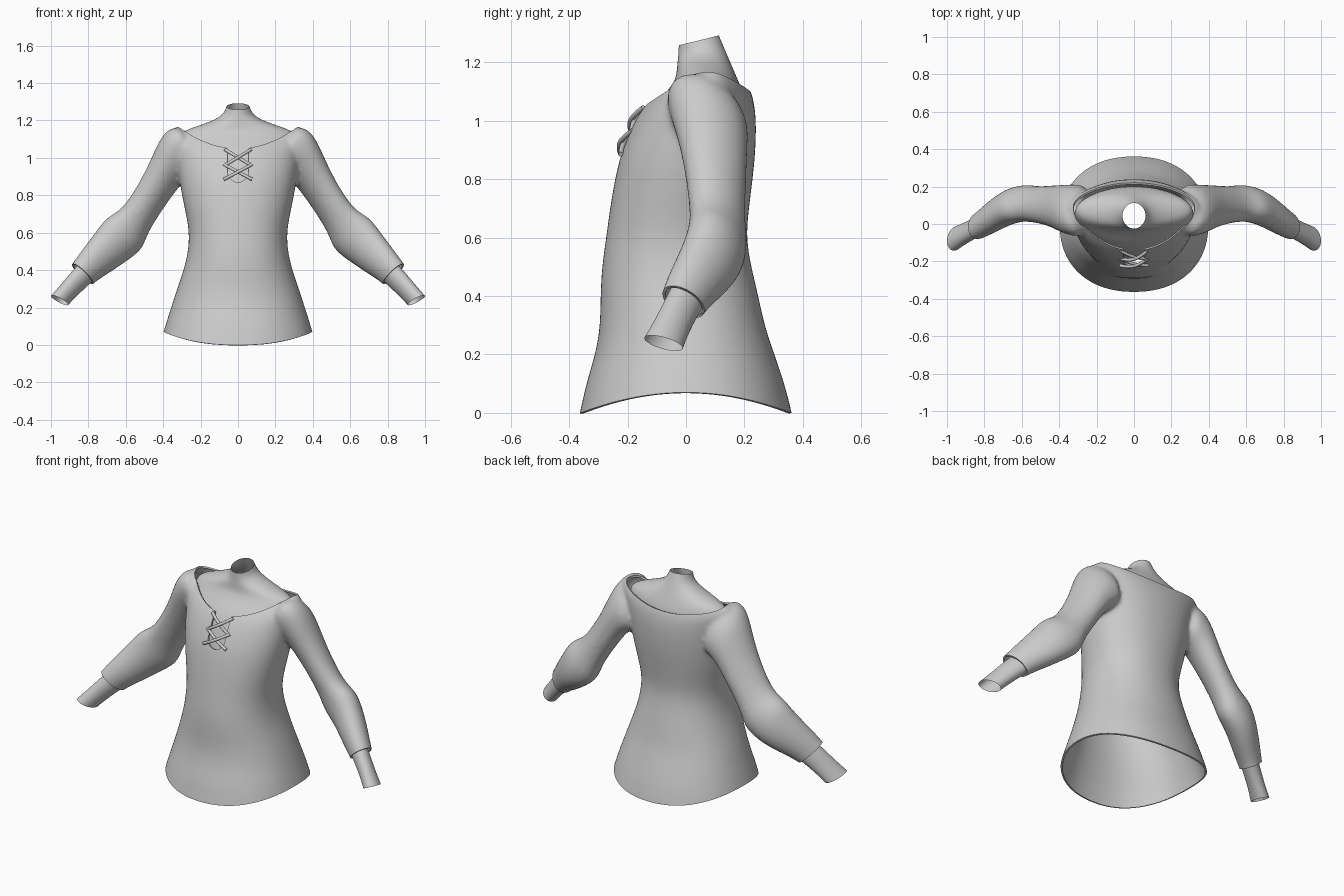
import bpy, bmesh, math
from mathutils import Vector

cube = bpy.data.objects.get("Cube")
if cube:
    bpy.data.objects.remove(cube)

grey = bpy.data.materials.new("plain grey")
grey.use_nodes = True
grey.diffuse_color = (0.6, 0.6, 0.6, 1)
grey.node_tree.nodes["Principled BSDF"].inputs["Base Color"].default_value = (0.6, 0.6, 0.6, 1)


def add_object(name, bm):
    mesh = bpy.data.meshes.new(name)
    bm.to_mesh(mesh)
    bm.free()
    mesh.materials.append(grey)
    obj = bpy.data.objects.new(name, mesh)
    bpy.context.collection.objects.link(obj)
    return obj


def activate(obj):
    bpy.ops.object.select_all(action='DESELECT')
    obj.select_set(True)
    bpy.context.view_layer.objects.active = obj


def apply_modifier(obj, kind, **settings):
    activate(obj)
    mod = obj.modifiers.new(kind.title(), kind)
    for key, value in settings.items():
        setattr(mod, key, value)
    bpy.ops.object.modifier_apply(modifier=mod.name)


def smooth(obj):
    activate(obj)
    bpy.ops.object.shade_smooth_by_angle(angle=math.radians(50))


def unit_ring(power, sides=28):
    # Superellipse outline
    for i in range(sides):
        a = 2 * math.pi * i / sides
        c, s = math.cos(a), math.sin(a)
        yield (math.copysign(abs(c) ** (2 / power), c),
               math.copysign(abs(s) ** (2 / power), s))


def loft(bm, rings, capped):
    loops = [[bm.verts.new(p) for p in ring] for ring in rings]
    for low, high in zip(loops, loops[1:]):
        for i in range(len(low)):
            j = (i + 1) % len(low)
            bm.faces.new((low[i], low[j], high[j], high[i]))
    if capped:
        bm.faces.new(loops[0][::-1])
        bm.faces.new(loops[-1])


def body_rings(profile, power):
    # Rows: height, half width, front y, back y, tilt
    for z, w, front, back, tilt in profile:
        mid, depth = (front + back) / 2, (back - front) / 2
        yield [(w * c, mid + depth * s, z + tilt * s) for c, s in unit_ring(power)]


def arm_rings(profile, side):
    # Rows: outer x, z, inner x, z, front y, back y
    for xo, zo, xi, zi, front, back in profile:
        mid = Vector(((xo + xi) / 2, (front + back) / 2, (zo + zi) / 2))
        across = Vector(((xo - xi) / 2, -0.1 * (back - front), (zo - zi) / 2))
        along = Vector((0, (back - front) / 2, -0.1 * (back - front)))
        ring = [mid + across * c + along * s for c, s in unit_ring(2)]
        yield [(side * p.x, p.y, p.z) for p in ring]


def trim(bm, field):
    # Cut the surface cleanly along field = 0 and drop the positive part
    value = {v: field(v.co) for v in bm.verts}
    border = set()
    for e in list(bm.edges):
        a, b = e.verts
        fa, fb = value[a], value[b]
        if (fa > 0) != (fb > 0):
            border.add(bmesh.utils.edge_split(e, a, fa / (fa - fb))[1])
    bmesh.ops.connect_verts(bm, verts=list(border))
    doomed = [v for v in bm.verts if v not in border and value[v] > 0]
    bmesh.ops.delete(bm, geom=doomed, context='VERTS')


# Blouse body and sleeves, fused into one skin
torso = [(-0.09, .44, -.39, .385, 0), (0, .42, -.365, .365, 0), (.1, .393, -.345, .34, 0),
         (.2, .36, -.312, .305, 0), (.3, .328, -.295, .27, 0), (.4, .292, -.295, .25, 0),
         (.5, .268, -.29, .225, 0), (.6, .262, -.275, .207, 0), (.7, .28, -.262, .217, 0),
         (.8, .302, -.245, .23, 0), (.9, .318, -.222, .24, 0), (1, .33, -.178, .242, 0),
         (1.06, .345, -.14, .235, 0), (1.11, .36, -.085, .222, 0),
         (1.155, .355, -.025, .19, 0), (1.185, .32, .02, .14, 0)]
sleeve = [(.28, 1.15, .22, .92, -.06, .2), (.345, 1.17, .27, .88, -.065, .21),
          (.415, 1.12, .315, .85, -.05, .21), (.485, .94, .385, .75, -.01, .205),
          (.58, .78, .465, .63, .01, .2), (.64, .71, .495, .56, .015, .207),
          (.708, .68, .515, .505, .01, .207), (.755, .61, .6, .445, -.01, .19),
          (.825, .52, .68, .39, -.05, .135), (.89, .43, .77, .335, -.085, .065),
          (.94, .36, .83, .27, -.1, .03)]
bm = bmesh.new()
loft(bm, body_rings(torso, 2.2), True)
for side in (1, -1):
    loft(bm, arm_rings(sleeve, side), True)
bmesh.ops.recalc_face_normals(bm, faces=bm.faces)
blouse = add_object("blouse", bm)
apply_modifier(blouse, 'SUBSURF', levels=2)
apply_modifier(blouse, 'REMESH', mode='VOXEL', voxel_size=0.012)
apply_modifier(blouse, 'SMOOTH', factor=0.5, iterations=10)


def hem(p):
    return 0.07 - 0.07 * (p.y / 0.36) ** 2 - p.z


def cuff(p):
    across = Vector((abs(p.x), p.y, p.z)) - Vector((.832, -.01, .381))
    return across.dot(Vector((.62, -.25, -.74))) if abs(p.x) > 0.6 else -1


def neckline(p):
    t = min(max(p.y / 0.2, 0), 1)
    t = t * t * (3 - 2 * t)
    front = p.z - 1.05 - 1.15 * p.x ** 2
    back = p.z - 1.1 - 0.55 * p.x ** 2
    opening = front * (1 - t) + back * t
    slit = 0.055 - math.hypot(p.x, max(0, 0.925 - p.z)) if p.y < 0 else -1
    return max(opening, slit)


bm = bmesh.new()
bm.from_mesh(blouse.data)
for field in (hem, cuff, neckline):
    trim(bm, field)
bm.to_mesh(blouse.data)
bm.free()
apply_modifier(blouse, 'SOLIDIFY', thickness=0.01, offset=-1)
smooth(blouse)

# Neck and upper chest inside the blouse
neck = [(.85, .27, -.19, .18, 0), (.97, .3, -.158, .2, 0), (1.05, .318, -.112, .205, 0),
        (1.1, .32, -.065, .195, 0), (1.14, .305, -.037, .178, 0), (1.17, .22, -.032, .165, 0),
        (1.2, .13, -.03, .15, .005), (1.235, .075, -.027, .132, .012),
        (1.275, .062, -.025, .113, .017)]
bm = bmesh.new()
loft(bm, body_rings(neck, 2), False)
chest = add_object("neck_and_chest", bm)
apply_modifier(chest, 'SUBSURF', levels=2)
smooth(chest)

# Forearms coming out of the cuffs
forearm = [(.74, .56, .64, .47, .01, .14), (.83, .455, .74, .375, -.045, .075),
           (.888, .395, .8, .32, -.075, .04), (.94, .33, .86, .265, -.105, .01),
           (1, .262, .907, .215, -.142, -.012)]
for side, label in ((1, "left"), (-1, "right")):
    bm = bmesh.new()
    loft(bm, arm_rings(forearm, side), False)
    bmesh.ops.recalc_face_normals(bm, faces=bm.faces)
    arm = add_object(label + "_forearm", bm)
    apply_modifier(arm, 'SUBSURF', levels=1)
    smooth(arm)

# Crossed lacing over the front slit
curve = bpy.data.curves.new("lacing", 'CURVE')
curve.dimensions = '3D'
curve.bevel_depth = 0.009
curve.bevel_resolution = 2
curve.use_fill_caps = True
curve.materials.append(grey)
for side in (1, -1):
    for top, bottom, reach in ((1.045, .96, .07), (.965, .885, .075)):
        line = curve.splines.new('POLY')
        line.points.add(8)
        for i, point in enumerate(line.points):
            t = i / 8
            z = top + (bottom - top) * t
            y = -.148 - .48 * (1.04 - z) - (.016 + .006 * side) * math.sin(math.pi * t)
            point.co = (side * reach * (1 - 2 * t), y, z, 1)
lacing = bpy.data.objects.new("lacing", curve)
bpy.context.collection.objects.link(lacing)
activate(lacing)
bpy.ops.object.convert(target='MESH')
smooth(bpy.context.view_layer.objects.active)
